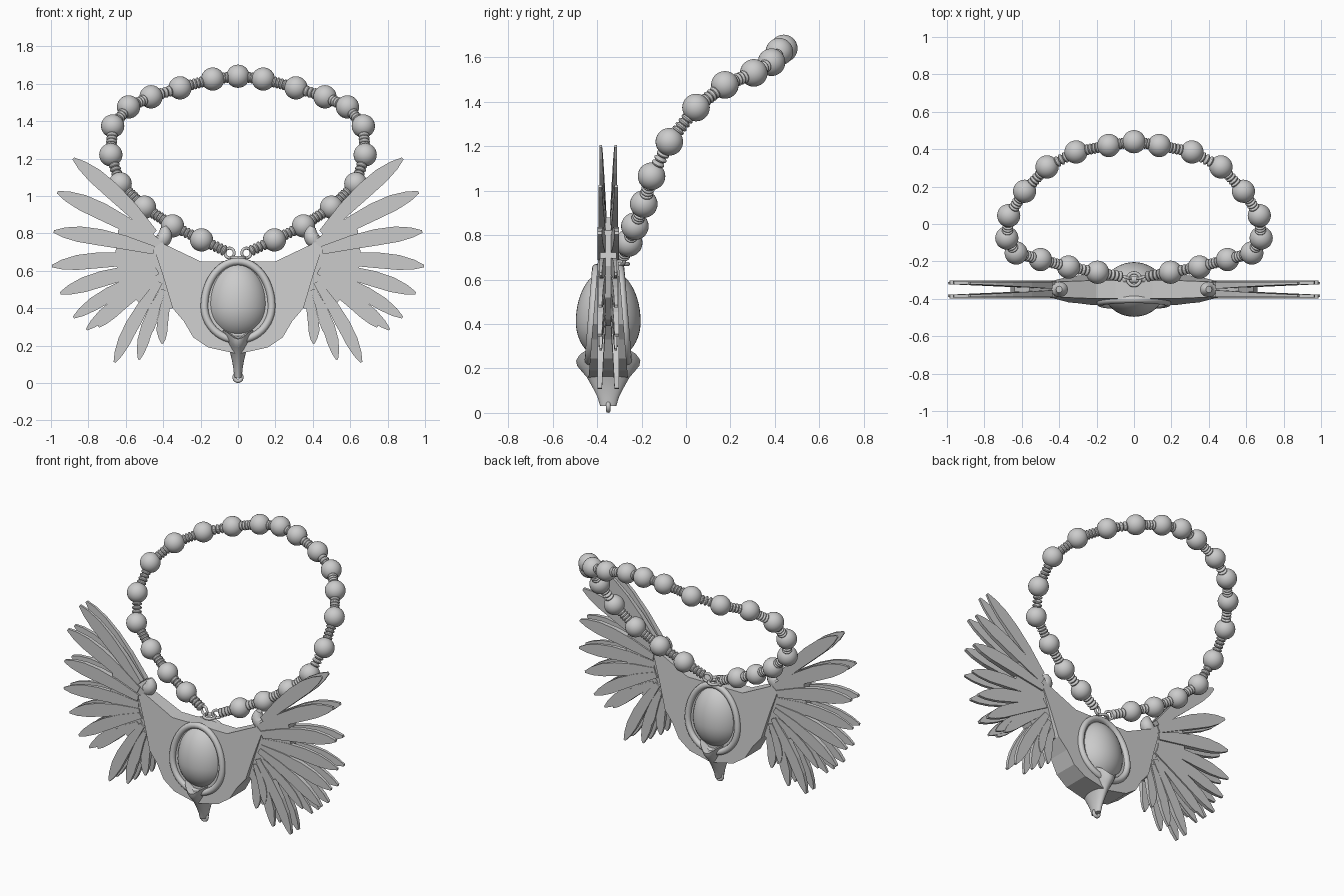
import bpy, bmesh
from math import sin, cos, pi
from mathutils import Vector, Matrix

if "Cube" in bpy.data.objects:
    bpy.data.objects.remove(bpy.data.objects["Cube"])

YC = -0.35  # depth of the pendant's middle plane


def to_object(name, bm, smooth=True):
    bmesh.ops.recalc_face_normals(bm, faces=bm.faces)
    me = bpy.data.meshes.new(name)
    bm.to_mesh(me)
    bm.free()
    ob = bpy.data.objects.new(name, me)
    bpy.context.collection.objects.link(ob)
    if smooth:
        bpy.context.view_layer.objects.active = ob
        ob.select_set(True)
        bpy.ops.object.shade_smooth_by_angle()
        ob.select_set(False)
    return ob


def prism(bm, outline, y_a, y_b):
    """Slab from an x-z outline; y_a and y_b give the depth of each side."""
    a = [bm.verts.new((x, y_a(i), z)) for i, (x, z) in enumerate(outline)]
    b = [bm.verts.new((x, y_b(i), z)) for i, (x, z) in enumerate(outline)]
    bm.faces.new(a)
    bm.faces.new(b[::-1])
    n = len(a)
    for i in range(n):
        bm.faces.new((a[i], b[i], b[(i + 1) % n], a[(i + 1) % n]))


def tube(name, pts, bevel, radii=None, cyclic=False):
    cu = bpy.data.curves.new(name, 'CURVE')
    cu.dimensions = '3D'
    cu.bevel_depth, cu.bevel_resolution = bevel, 4
    cu.use_fill_caps = True
    sp = cu.splines.new('POLY' if cyclic else 'NURBS')
    sp.points.add(len(pts) - 1)
    for i, p in enumerate(pts):
        sp.points[i].co = (*p, 1)
        sp.points[i].radius = radii[i] if radii else 1
    sp.use_cyclic_u = cyclic
    if not cyclic:
        sp.use_endpoint_u, sp.order_u = True, 3
    ob = bpy.data.objects.new(name, cu)
    bpy.context.collection.objects.link(ob)


def ring(name, loc, major, minor, rot=(0, 0, 0)):
    bpy.ops.mesh.primitive_torus_add(location=loc, rotation=rot, major_radius=major,
                                     minor_radius=minor, major_segments=28, minor_segments=10)
    ob = bpy.context.object
    ob.name = name
    bpy.ops.object.shade_smooth()
    ob.select_set(False)


# body plate: faceted slab, thicker towards the bottom
half = [(.10, .65), (.20, .65), (.41, .75), (.45, .72), (.40, .57), (.35, .40),
        (.29, .33), (.24, .245), (.16, .19)]
outline = [(0, .66)] + half + [(0, .155)] + [(-x, z) for x, z in half[::-1]]
thick = lambda z: .085 - (z - .2) * .08
bm = bmesh.new()
prism(bm, outline, lambda i: YC - thick(outline[i][1]), lambda i: YC + thick(outline[i][1]))
to_object("body_plate", bm, False)

# egg shaped stone
bm = bmesh.new()
bmesh.ops.create_uvsphere(bm, u_segments=40, v_segments=28, radius=1)
for v in bm.verts:
    x, y, z = v.co
    v.co = (x * .165, YC + y * .146, .41 + z * (.235 if z > 0 else .175))
to_object("stone", bm)

# raised rims on the front and back
for side, label in ((-1, "front"), (1, "back")):
    pts = []
    for i in range(48):
        a = 2 * pi * i / 48
        z = .41 + sin(a) * (.24 if sin(a) > 0 else .18)
        pts.append((.18 * cos(a), YC + side * (thick(z) + .004), z))
    tube("stone_rim_" + label, pts, .02, cyclic=True)

# wings: core plate and two layers of feathers
core = [(.40, .75), (.47, .81), (.56, .88), (.64, .82), (.66, .66), (.62, .52),
        (.52, .42), (.43, .39), (.35, .40), (.38, .57)]
feathers = [  # base x, z, tip x, z, half width
    (.45, .80, .88, 1.20, .044), (.45, .76, .965, 1.02, .046), (.45, .71, .985, .81, .044),
    (.45, .66, .995, .625, .042), (.44, .62, .95, .48, .042), (.43, .60, .88, .35, .038),
    (.43, .56, .81, .285, .034), (.45, .54, .745, .30, .03), (.42, .54, .66, .11, .036),
    (.42, .54, .58, .24, .03), (.40, .50, .53, .125, .033), (.40, .50, .47, .26, .028),
    (.37, .46, .405, .21, .03)]
stations = [(0, .5), (.3, .85), (.55, 1), (.75, .95), (.9, .62), (1, .16)]
for sx, label in ((1, "right"), (-1, "left")):
    bm = bmesh.new()
    prism(bm, [(sx * x, z) for x, z in core], lambda i: YC - .038, lambda i: YC + .038)
    to_object("wing_core_" + label, bm, False)
    bm = bmesh.new()
    for k, (bx, bz, tx, tz, w) in enumerate(feathers):
        base, tip = Vector((bx, bz)), Vector((tx, tz))
        d = (tip - base).normalized()
        n = Vector((-d.y, d.x))
        mid = lambda t: base.lerp(tip, t) + n * .015 * sin(pi * t)
        edge = [(mid(t) + n * w * f, t) for t, f in stations]
        edge += [(mid(t) - n * w * f, t) for t, f in stations[::-1]]
        for s in (-1, 1):
            out = .040 + .004 * (k % 3)
            prism(bm, [(sx * p.x, p.y) for p, t in edge],
                  lambda i: YC + s * out,
                  lambda i: YC + s * (.004 + .024 * edge[i][1]))
    to_object("wing_feathers_" + label, bm, False)
    # hooked thumb at the wrist of the wing
    hook = [(.40, .835), (.385, .80), (.405, .755), (.46, .75), (.525, .78)]
    tube("wing_hook_" + label, [(sx * x, YC, z) for x, z in hook], .05,
         [.35, .8, .85, .55, .1])

# lower cup holding the stone, tapering to a stem
sections = [(.285, .098, .146), (.24, .078, .140), (.20, .058, .122), (.16, .042, .096),
            (.11, .030, .068), (.07, .024, .048), (.03, .020, .036)]
bm = bmesh.new()
N = 32
rows = []
for j, (z, rx, ry) in enumerate(sections):
    dip = (.05, .028, .01, 0, 0, 0, 0)[j]
    rows.append([bm.verts.new((rx * cos(2 * pi * i / N), YC + ry * sin(2 * pi * i / N) *
                 (1 if j else .99), z - dip * abs(sin(2 * pi * i / N)) ** 6)) for i in range(N)])
for a, b in zip(rows, rows[1:]):
    for i in range(N):
        bm.faces.new((a[i], a[(i + 1) % N], b[(i + 1) % N], b[i]))
bm.faces.new(rows[-1])
top = bm.verts.new((0, YC, .25))
for i in range(N):
    bm.faces.new((rows[0][i], rows[0][(i + 1) % N], top))
to_object("lower_cup", bm)
ring("bottom_loop", (0, YC, .03), .019, .011, (pi / 2, 0, 0))

# hanging loops
ring("bail_loop", (0, -.295, .67), .034, .009)
for sx in (-1, 1):
    ring("chain_loop", (sx * .045, -.285, .695), .026, .008, (pi / 2, 0, sx * .3))

# necklace beads with ridged spacers between them
beads = [(0, .44, 1.64), (.135, .42, 1.625), (.31, .385, 1.578), (.465, .305, 1.53),
         (.585, .175, 1.476), (.67, .045, 1.374), (.68, -.075, 1.22), (.63, -.155, 1.065),
         (.50, -.19, .94), (.35, -.23, .84), (.195, -.258, .765)]
R = .062
bead_bm, space_bm = bmesh.new(), bmesh.new()
for sx in (1, -1):
    path = [Vector((sx * x, y, z)) for x, y, z in beads]
    for p in path[(0 if sx > 0 else 1):]:
        bmesh.ops.create_uvsphere(bead_bm, u_segments=28, v_segments=18, radius=R,
                                  matrix=Matrix.Translation(p))
    path.append(Vector((sx * .066, -.282, .705)))
    for k, (p, q) in enumerate(zip(path, path[1:])):
        d = (q - p).normalized()
        start = p + d * (R - .008)
        end = q - d * (R - .008) if k < len(path) - 2 else q
        n = max(2, round((end - start).length / .021))
        rot = d.to_track_quat('Z', 'Y').to_matrix().to_4x4()
        for i in range(n):
            m = Matrix.Translation(start.lerp(end, (i + .5) / n)) @ rot
            bmesh.ops.create_uvsphere(space_bm, u_segments=16, v_segments=8, radius=1,
                                      matrix=m @ Matrix.Diagonal((.03, .03, .014, 1)))
to_object("necklace_beads", bead_bm)
to_object("necklace_spacers", space_bm)
